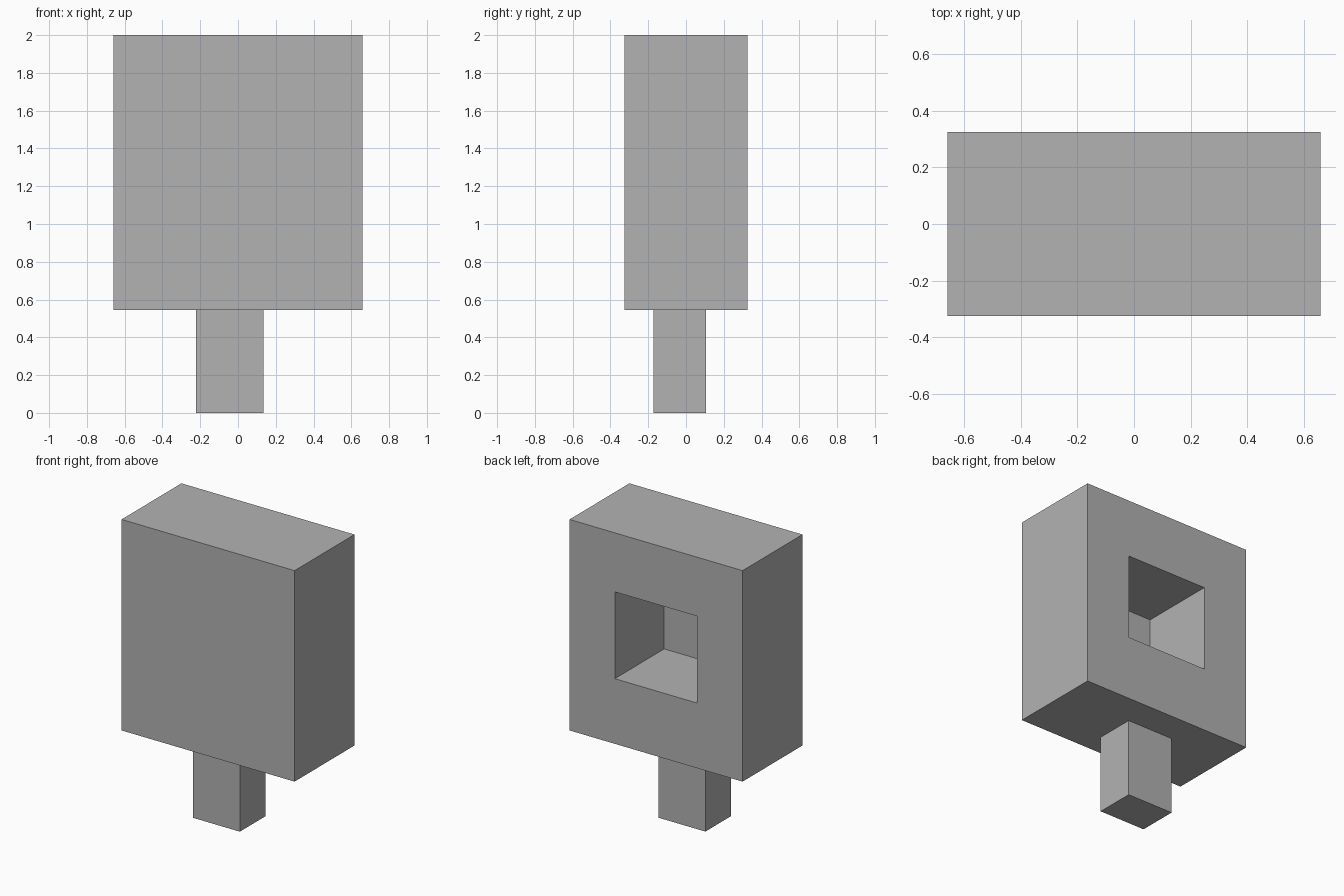
import bpy
import bmesh
from mathutils import Vector

default_cube = bpy.data.objects.get("Cube")
if default_cube:
    bpy.data.objects.remove(default_cube, do_unlink=True)

# Single plain grey
grey = bpy.data.materials.new("plain_grey")
grey.use_nodes = True
colour = (0.448, 0.448, 0.448, 1)
grey.diffuse_color = colour
grey.node_tree.nodes["Principled BSDF"].inputs["Base Color"].default_value = colour


def add_box(name, low, high, edit=None):
    """Flat-shaded box between two opposite corners, optionally edited."""
    low, high = Vector(low), Vector(high)
    bm = bmesh.new()
    bmesh.ops.create_cube(bm, size=1)
    for v in bm.verts:
        v.co = (low + high) / 2 + v.co * (high - low)
    if edit:
        edit(bm)
    mesh = bpy.data.meshes.new(name)
    bm.to_mesh(mesh)
    bm.free()
    mesh.materials.append(grey)
    obj = bpy.data.objects.new(name, mesh)
    bpy.context.collection.objects.link(obj)
    return obj


def cut_recess(bm):
    """Inset the back face to the opening, then push it in as a deep pocket."""
    bm.normal_update()
    back = max(bm.faces, key=lambda f: f.normal.y)
    bmesh.ops.inset_individual(bm, faces=[back], thickness=0.1)
    for v in back.verts:
        v.co.x = 0.315 if v.co.x > 0 else -0.312
        v.co.z = 1.593 if v.co.z > 1.27 else 0.994
    pocket = bmesh.ops.extrude_discrete_faces(bm, faces=[back])["faces"]
    bmesh.ops.translate(bm, verts=pocket[0].verts, vec=(0, -0.538, 0))


# Upright housing with a square recess in its back
add_box("housing", (-0.66, -0.326, 0.545), (0.66, 0.326, 2), cut_recess)

# Short post, slightly off centre
add_box("post", (-0.223, -0.171, 0), (0.134, 0.107, 0.545))
